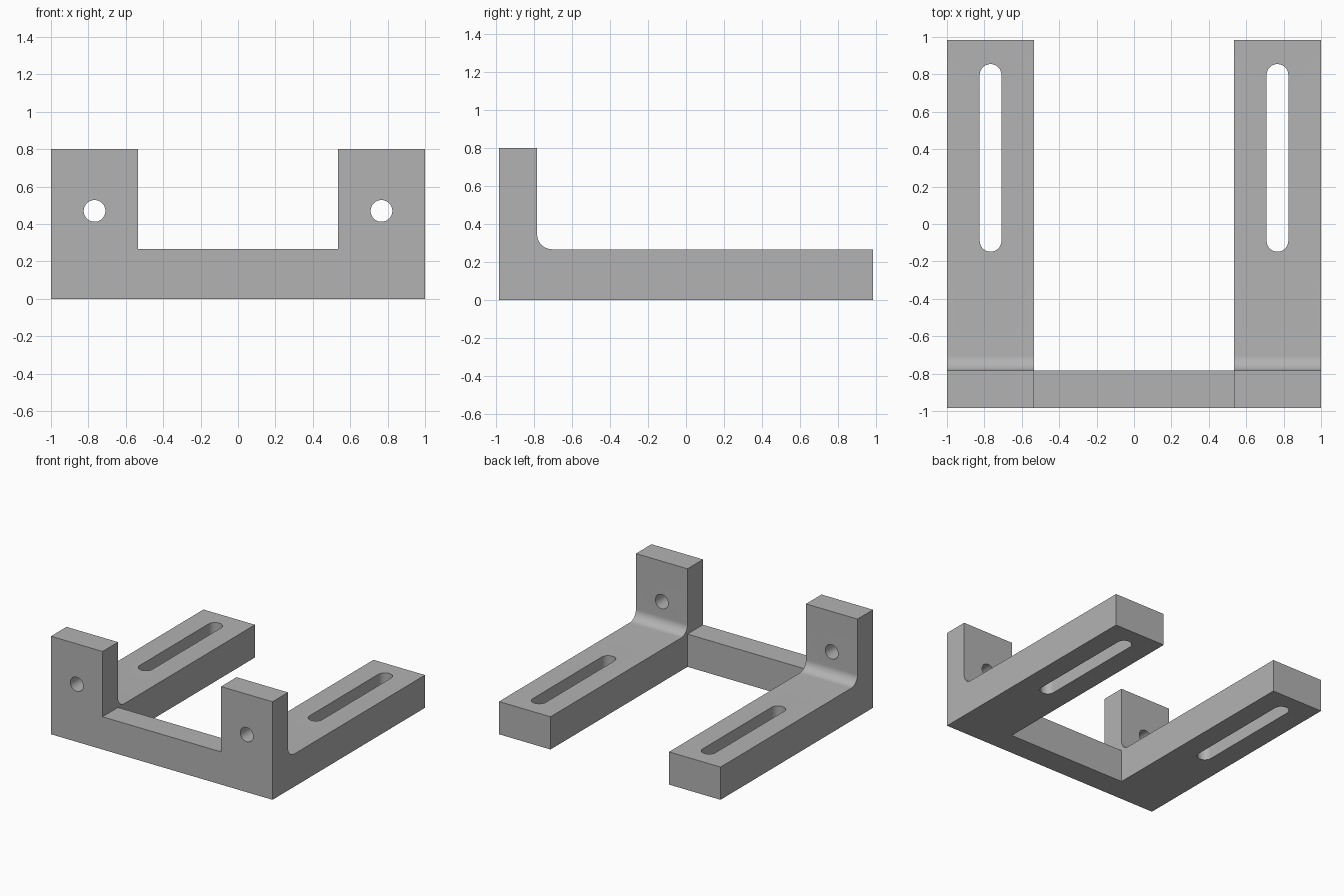
import bpy, bmesh, math

if "Cube" in bpy.data.objects:
    bpy.data.objects.remove(bpy.data.objects["Cube"])

W, D, H = 1.0, 0.983, 0.80        # half width, half depth, height
BASE, BACK, IN = 0.267, -0.783, 0.535
R, HX, HR = 0.08, 0.767, 0.058    # fillet radius, hole centre x, hole radius

grey = bpy.data.materials.new("plain grey")
grey.diffuse_color = (0.45, 0.45, 0.45, 1)
grey.use_nodes = True
grey.node_tree.nodes["Principled BSDF"].inputs["Base Color"].default_value = grey.diffuse_color


def prism(name, pts, start, step):
    """Extrude a closed outline of 3D points, given at offset start, along step."""
    bm = bmesh.new()
    face = bm.faces.new([bm.verts.new([a + b for a, b in zip(p, start)]) for p in pts])
    out = bmesh.ops.extrude_face_region(bm, geom=[face])
    bmesh.ops.translate(bm, vec=step, verts=[v for v in out["geom"] if isinstance(v, bmesh.types.BMVert)])
    bmesh.ops.recalc_face_normals(bm, faces=bm.faces)
    me = bpy.data.meshes.new(name)
    bm.to_mesh(me)
    bm.free()
    me.materials.append(grey)
    ob = bpy.data.objects.new(name, me)
    bpy.context.collection.objects.link(ob)
    return ob


def arc(cx, cy, r, a0, a1, n):
    return [(cx + r * math.cos(math.radians(a0 + (a1 - a0) * i / n)),
             cy + r * math.sin(math.radians(a0 + (a1 - a0) * i / n))) for i in range(n + 1)]


# L-shaped side profile with rounded inner corner, full width
side = [(-D, 0), (D, 0), (D, BASE)] + arc(BACK + R, BASE + R, R, 270, 180, 16) + [(BACK, H), (-D, H)]
bracket = prism("bracket", [(0, y, z) for y, z in side], (-W, 0, 0), (2 * W, 0, 0))

# Middle cut leaves the low front crossbar and two arms
gap = [(-2, BASE), (BACK, BASE), (BACK, -1), (2, -1), (2, 2), (-2, 2)]
cutters = [prism("middle_cutter", [(0, y, z) for y, z in gap], (-IN, 0, 0), (2 * IN, 0, 0))]

# Round bolt holes in the uprights and long slots in the arms
hole = arc(0, 0.47, HR, 0, 360, 48)[:-1]
slot = arc(0, 0.797, HR, 0, 180, 24) + arc(0, -0.09, HR, 180, 360, 24)
for s in (-1, 1):
    cutters.append(prism("hole_cutter", [(x, 0, z) for x, z in hole], (s * HX, -1.1, 0), (0, 0.5, 0)))
    cutters.append(prism("slot_cutter", [(x, y, 0) for x, y in slot], (s * HX, 0, -0.2), (0, 0, 0.7)))

bpy.context.view_layer.objects.active = bracket
for c in cutters:
    mod = bracket.modifiers.new("cut", 'BOOLEAN')
    mod.operation, mod.solver, mod.object = 'DIFFERENCE', 'EXACT', c
    bpy.ops.object.modifier_apply(modifier=mod.name)
for c in cutters:
    bpy.data.objects.remove(c)

bpy.ops.object.select_all(action='DESELECT')
bracket.select_set(True)
bpy.ops.object.shade_smooth_by_angle(angle=math.radians(30))
